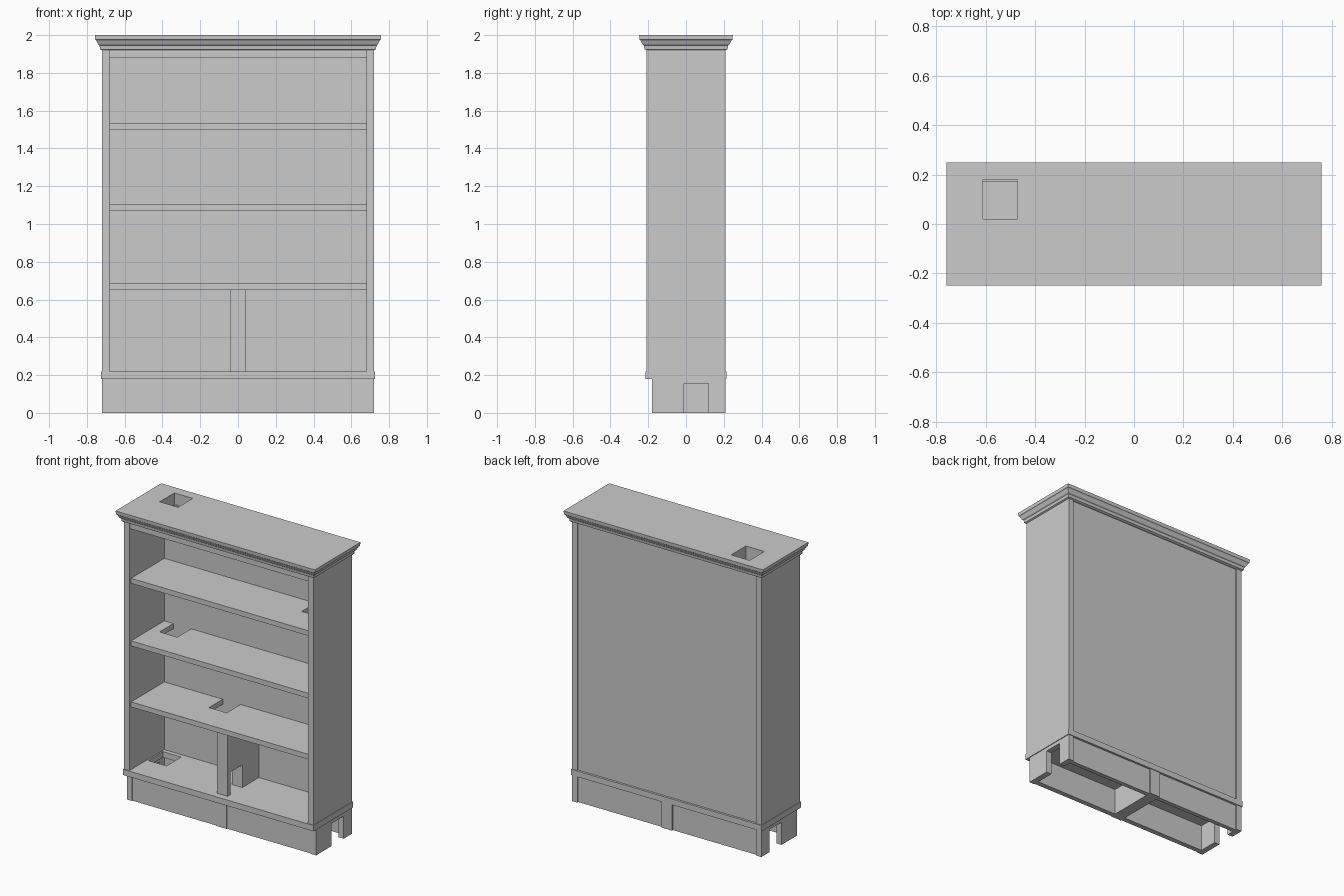
import bpy
import bmesh

if "Cube" in bpy.data.objects:
    bpy.data.objects.remove(bpy.data.objects["Cube"], do_unlink=True)

# Single grey finish
grey = bpy.data.materials.new("plain grey")
grey.use_nodes = True
grey.diffuse_color = (0.6, 0.6, 0.6, 1)
grey.node_tree.nodes["Principled BSDF"].inputs["Base Color"].default_value = (0.6, 0.6, 0.6, 1)


def loft(name, rings):
    """Closed solid through stacked rectangles (x0, x1, y0, y1, z)."""
    bm = bmesh.new()
    loops = [[bm.verts.new(p) for p in ((a, c, z), (b, c, z), (b, d, z), (a, d, z))]
             for a, b, c, d, z in rings]
    bm.faces.new(loops[0][::-1])
    bm.faces.new(loops[-1])
    for low, high in zip(loops, loops[1:]):
        for i in range(4):
            j = (i + 1) % 4
            bm.faces.new((low[i], low[j], high[j], high[i]))
    mesh = bpy.data.meshes.new(name)
    bm.to_mesh(mesh)
    bm.free()
    mesh.materials.append(grey)
    obj = bpy.data.objects.new(name, mesh)
    bpy.context.collection.objects.link(obj)
    return obj


def box(name, x, y, z):
    return loft(name, [(*x, *y, z[0]), (*x, *y, z[1])])


def cut(obj, x, y, z):
    """Cut a rectangular opening and discard the cutter."""
    cutter = box("cutter", x, y, z)
    cutter.hide_render = True
    mod = obj.modifiers.new("opening", "BOOLEAN")
    mod.operation = "DIFFERENCE"
    mod.solver = "EXACT"
    mod.object = cutter
    bpy.context.view_layer.objects.active = obj
    bpy.ops.object.modifier_apply(modifier=mod.name)
    bpy.data.objects.remove(cutter, do_unlink=True)


FRONT, BACK, SIDE, INNER = -0.21, 0.21, 0.72, 0.68
BACK_IN = 0.17
HOLE_Y = (0.02, 0.18)

# Side panels and plinth ends, each end with a low doorway
for s, word in ((-1, "right"), (1, "left")):
    span = sorted((s * INNER, s * SIDE))
    box(word + "_side_panel", span, (FRONT, BACK), (0.22, 1.92))
    end = box(word + "_plinth_end", span, (-0.18, BACK), (0, 0.18))
    cut(end, (span[0] - 0.1, span[1] + 0.1), (-0.01, 0.12), (-0.1, 0.155))

    # Plinth front and back boards, set slightly behind the stiles
    inner = sorted((s * 0.04, s * INNER))
    box(word + "_plinth_front", inner, (-0.175, -0.14), (0, 0.18))
    box(word + "_plinth_back", inner, (BACK_IN, 0.2), (0, 0.18))

box("plinth_divider", (-0.04, 0.04), (-0.18, BACK), (0, 0.18))

# Back panel, inset between the sides
box("back_panel", (-INNER, INNER), (BACK_IN, 0.2), (0.22, 1.92))

# Floor of the cabinet with an opening, forming a narrow moulding all round
floor = box("floor_board", (-0.725, 0.725), (-0.215, 0.215), (0.18, 0.22))
cut(floor, (-0.67, -0.53), (-0.02, 0.14), (0.1, 0.3))

# Shelves, each notched at the back
for name, z, x in (("lower_shelf", 0.65, -0.235),
                   ("middle_shelf", 1.07, -0.61),
                   ("upper_shelf", 1.5, 0.47)):
    shelf = box(name, (-INNER, INNER), (-0.19, BACK_IN), (z, z + 0.035))
    cut(shelf, (x, x + 0.135), (0.02, 0.3), (z - 0.1, z + 0.1))

# Lower divider with a doorway
divider = box("compartment_divider", (-0.04, 0.04), (-0.17, BACK_IN), (0.22, 0.65))
cut(divider, (-0.1, 0.1), (-0.14, -0.01), (0.1, 0.375))

# Top board and stepped crown moulding, with a shared opening
top = box("top_board", (-INNER, INNER), (-0.2, BACK_IN), (1.88, 1.92))
profile = ((0.0, 1.92), (0.01, 1.925), (0.013, 1.945), (0.02, 1.95),
           (0.031, 1.972), (0.036, 1.976), (0.038, 2.0))
crown = loft("crown_moulding", [(-SIDE - o, SIDE + o, FRONT - o, BACK + o, z)
                                for o, z in profile])
for part in (top, crown):
    cut(part, (-0.61, -0.47), HOLE_Y, (1.8, 2.1))
